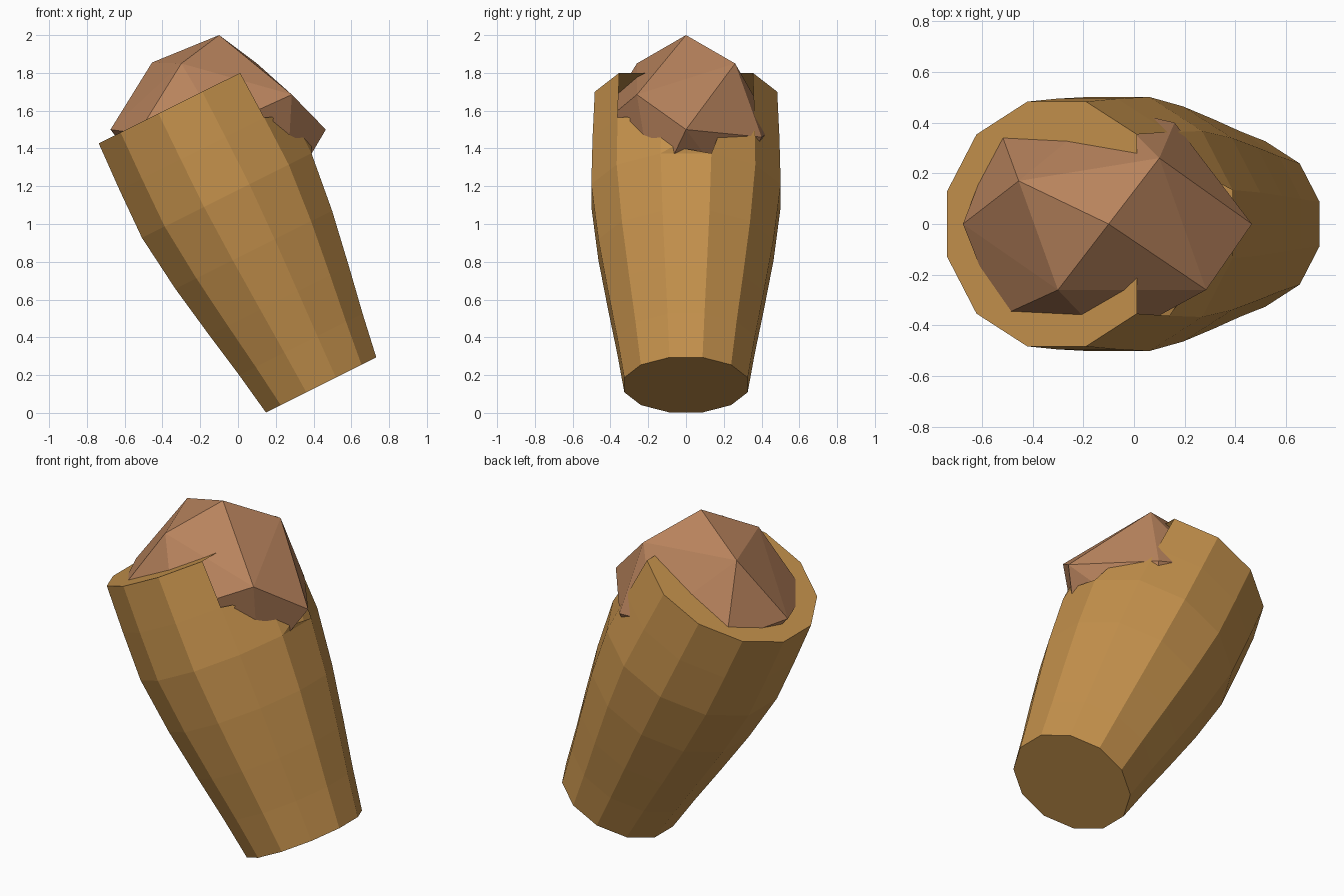
import bpy, bmesh, math
from mathutils import Vector

if "Cube" in bpy.data.objects:
    bpy.data.objects.remove(bpy.data.objects["Cube"])


def material(name, rgb):
    m = bpy.data.materials.new(name)
    m.diffuse_color = (*rgb, 1)
    m.use_nodes = True
    m.node_tree.nodes["Principled BSDF"].inputs["Base Color"].default_value = m.diffuse_color
    return m


def finish(bm, name, mat):
    bmesh.ops.recalc_face_normals(bm, faces=bm.faces)
    me = bpy.data.meshes.new(name)
    bm.to_mesh(me)
    bm.free()
    me.materials.append(mat)
    ob = bpy.data.objects.new(name, me)
    bpy.context.collection.objects.link(ob)
    return ob


tan = material("tan shell", (0.552, 0.283, 0.072))
brown = material("brown core", (0.479, 0.227, 0.109))

# Leaning shell frame: base centre, long axis, sideways axis
TILT = math.radians(26.5)
BASE = Vector((0.44, 0, 0.148))
AXIS = Vector((-math.sin(TILT), 0, math.cos(TILT)))
SIDE = Vector((math.cos(TILT), 0, math.sin(TILT)))
N = 12
# (distance along axis, radius)
RINGS = [(0, 0.338), (0.24, 0.378), (0.5, 0.427), (0.8, 0.48),
         (1.12, 0.519), (1.4, 0.512), (1.67, 0.5)]

bm = bmesh.new()
rings = []
for a, r in RINGS:
    ring = []
    for i in range(N):
        t = math.radians(15 + 30 * i)
        ring.append(bm.verts.new(BASE + AXIS * a + SIDE * (r * math.cos(t))
                                 + Vector((0, r * math.sin(t), 0))))
    rings.append(ring)

# Side panels, leaving out the three broken panels of the top two rows
for k in range(len(rings) - 1):
    for i in range(N):
        if k >= 4 and i in (0, 10, 11):
            continue
        j = (i + 1) % N
        bm.faces.new((rings[k][i], rings[k][j], rings[k + 1][j], rings[k + 1][i]))
bm.faces.new(rings[0])
# Flat lid, straight across the broken side
bm.faces.new(rings[-1][1:11])

# Jagged remains of the broken panels
low, high = rings[4], rings[5]
p = [bm.verts.new(c) for c in ((0.335, -0.133, 1.48), (0.235, -0.22, 1.525),
                               (0.18, -0.31, 1.567), (0.39, -0.07, 1.41),
                               (0.22, 0.22, 1.59))]
bm.faces.new((low[10], low[11], p[0], p[1], p[2], high[10]))
bm.faces.new((low[11], p[3], p[0]))
bm.faces.new((low[11], low[0], p[3]))
bm.faces.new((low[0], low[1], high[1], p[4]))
bmesh.ops.delete(bm, geom=[v for v in bm.verts if not v.link_faces], context='VERTS')
finish(bm, "broken_shell", tan)

# Faceted core poking through the lid
bm = bmesh.new()
for c in ((-0.1, 0, 2.0), (-0.3, -0.26, 1.85), (-0.455, 0.17, 1.855),
          (0.1, 0.26, 1.85), (0.285, -0.26, 1.685), (0.465, 0, 1.5),
          (-0.675, 0, 1.5), (-0.1, -0.47, 1.51), (-0.1, 0.46, 1.5),
          (-0.53, -0.365, 1.48), (-0.53, 0.375, 1.47), (0.16, 0.4, 1.46),
          (0.255, -0.17, 1.145), (0.1, 0.26, 1.15), (-0.3, -0.26, 1.15),
          (-0.45, 0.2, 1.2), (-0.1, 0, 1.0)):
    bm.verts.new(c)
res = bmesh.ops.convex_hull(bm, input=bm.verts)
junk = {g for g in res["geom_interior"] + res["geom_unused"]
        if isinstance(g, bmesh.types.BMVert)}
bmesh.ops.delete(bm, geom=list(junk), context='VERTS')
finish(bm, "faceted_core", brown)
